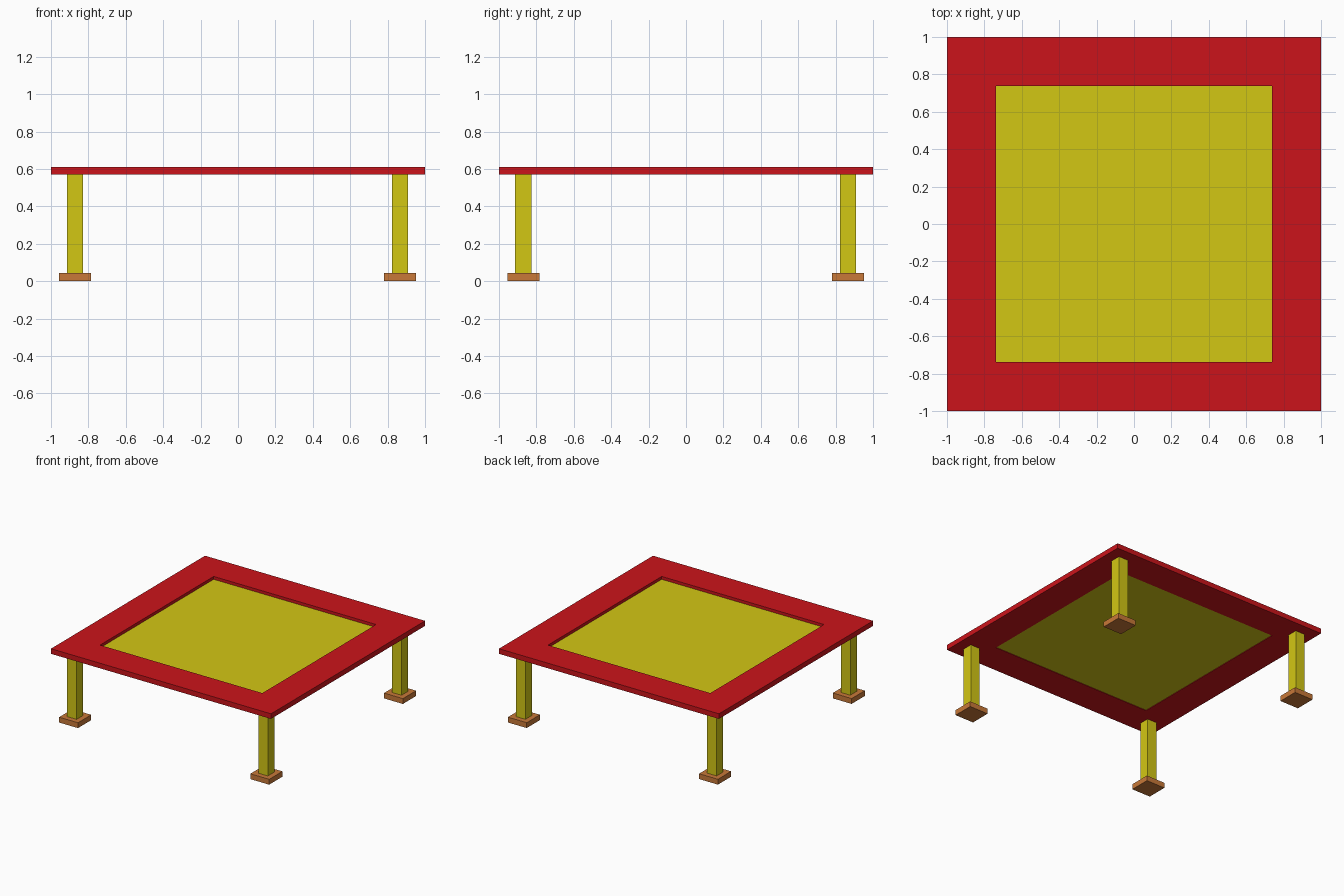
import bpy, bmesh

if "Cube" in bpy.data.objects:
    bpy.data.objects.remove(bpy.data.objects["Cube"])


def material(name, rgb):
    m = bpy.data.materials.new(name)
    m.diffuse_color = (*rgb, 1.0)
    m.use_nodes = True
    m.node_tree.nodes["Principled BSDF"].inputs["Base Color"].default_value = m.diffuse_color
    return m


RED = material("red_paint", (0.60, 0.007, 0.011))
YELLOW = material("yellow_paint", (0.65, 0.57, 0.007))
WOOD = material("wood", (0.58, 0.19, 0.04))


def add_object(name, bm, mat):
    bmesh.ops.recalc_face_normals(bm, faces=bm.faces)
    mesh = bpy.data.meshes.new(name)
    bm.to_mesh(mesh)
    bm.free()
    mesh.materials.append(mat)
    ob = bpy.data.objects.new(name, mesh)
    bpy.context.collection.objects.link(ob)
    return ob


def box(name, x, y, width, z0, z1, mat):
    bm = bmesh.new()
    bmesh.ops.create_cube(bm, size=1)
    bmesh.ops.scale(bm, vec=(width, width, z1 - z0), verts=bm.verts)
    bmesh.ops.translate(bm, vec=(x, y, (z0 + z1) / 2), verts=bm.verts)
    return add_object(name, bm, mat)


def square_ring(name, outer, inner, z0, z1, mat):
    bm = bmesh.new()
    corners = [(-1, -1), (1, -1), (1, 1), (-1, 1)]
    profile = [(outer, z0), (outer, z1), (inner, z1), (inner, z0)]
    loops = [[bm.verts.new((cx * r, cy * r, z)) for r, z in profile]
             for cx, cy in corners]
    for i in range(4):
        a, b = loops[i], loops[(i + 1) % 4]
        for j in range(4):
            k = (j + 1) % 4
            bm.faces.new((a[j], b[j], b[k], a[k]))
    return add_object(name, bm, mat)


# Table top: red border with a yellow panel set below its upper face
square_ring("top_frame", 1.0, 0.738, 0.57, 0.612, RED)
box("top_panel", 0, 0, 1.476, 0.574, 0.588, YELLOW)

# Four square legs, each on a wooden foot block
for y_name, y in (("front", -0.87), ("back", 0.866)):
    for x_name, x in (("left", -0.871), ("right", 0.867)):
        box(f"{y_name}_{x_name}_leg", x, y, 0.086, 0.044, 0.571, YELLOW)
        box(f"{y_name}_{x_name}_foot", x, y, 0.171, 0.0, 0.044, WOOD)
